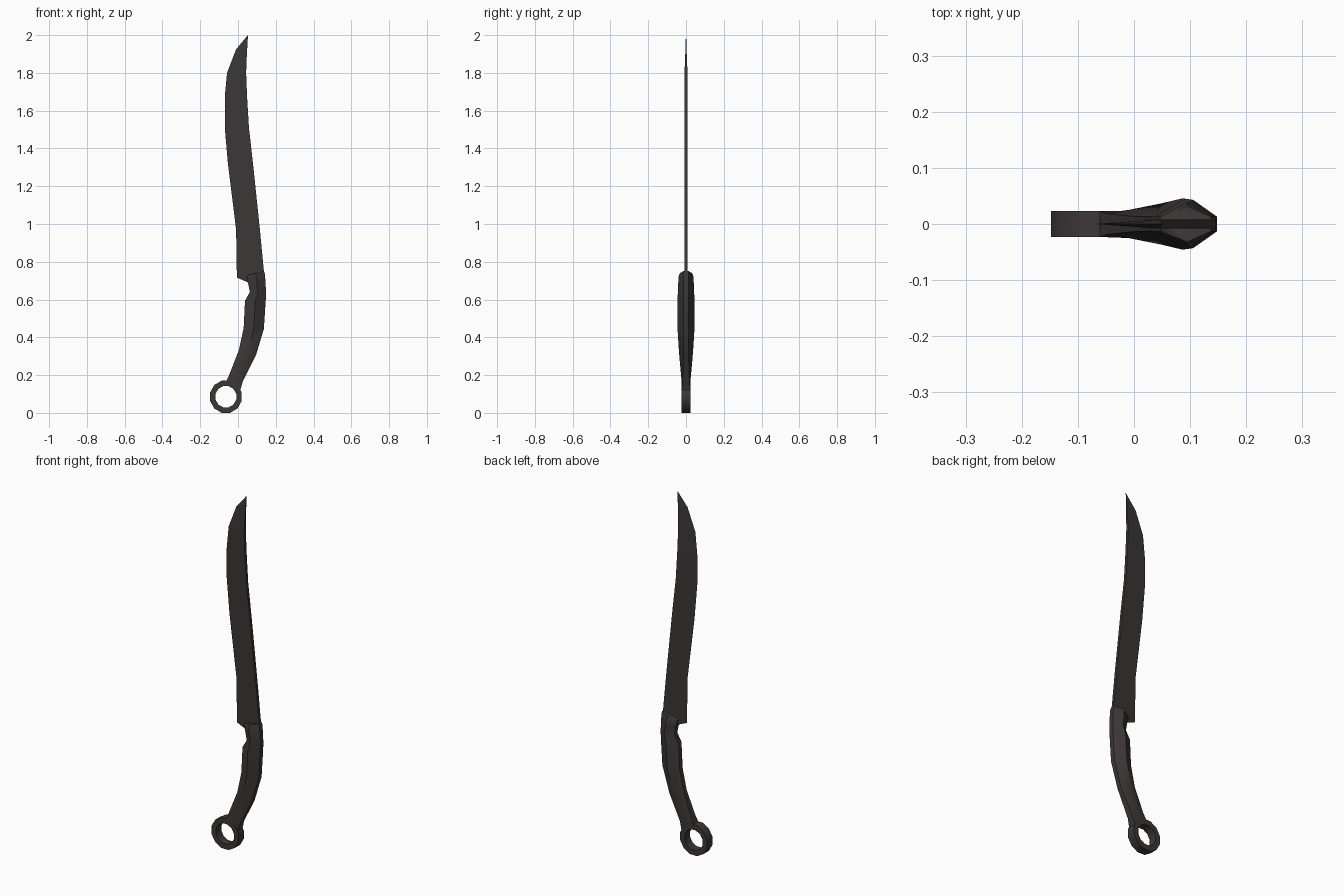
import bpy, bmesh, math

if "Cube" in bpy.data.objects:
    bpy.data.objects.remove(bpy.data.objects["Cube"])

steel = bpy.data.materials.new("dark_steel")
steel.diffuse_color = (0.047, 0.038, 0.038, 1)
steel.use_nodes = True
steel.node_tree.nodes["Principled BSDF"].inputs["Base Color"].default_value = steel.diffuse_color


def make_object(name, bm, smooth):
    bmesh.ops.recalc_face_normals(bm, faces=bm.faces)
    me = bpy.data.meshes.new(name)
    bm.to_mesh(me)
    bm.free()
    me.materials.append(steel)
    ob = bpy.data.objects.new(name, me)
    bpy.context.collection.objects.link(ob)
    bpy.context.view_layer.objects.active = ob
    ob.select_set(True)
    if smooth:
        bpy.ops.object.shade_smooth_by_angle(angle=math.radians(smooth))
    ob.select_set(False)


def loft(name, sections, closed=False, smooth=0):
    bm = bmesh.new()
    rings = [[bm.verts.new(p) for p in s] for s in sections]
    n = len(rings[0])
    pairs = list(zip(rings, rings[1:]))
    if closed:
        pairs.append((rings[-1], rings[0]))
    else:
        bm.faces.new(rings[0])
        bm.faces.new(rings[-1])
    for a, b in pairs:
        for i in range(n):
            j = (i + 1) % n
            bm.faces.new((a[i], a[j], b[j], b[i]))
    bmesh.ops.remove_doubles(bm, verts=bm.verts, dist=0.0003)
    make_object(name, bm, smooth)


# Blade: wedge sections (edge x, edge z, spine x, spine z, half thickness)
blade = [(0.055, 0.69, 0.125, 0.70, 0.008), (-0.006, 0.716, 0.137, 0.752, 0.008),
         (-0.010, 0.97, 0.116, 0.97, 0.008), (-0.053, 1.315, 0.080, 1.315, 0.008),
         (-0.070, 1.51, 0.058, 1.51, 0.008), (-0.070, 1.675, 0.048, 1.675, 0.008),
         (-0.058, 1.80, 0.043, 1.80, 0.008), (-0.010, 1.925, 0.047, 1.90, 0.004),
         (0.051, 1.998, 0.053, 2.0, 0.0006)]
loft("blade", [[(ex, 0, ez), (sx, -t, sz), (sx, t, sz)] for ex, ez, sx, sz, t in blade])

# Grip: six-sided sections (front x, front z, back x, back z, half width)
grip = [(-0.063, 0.165, 0.012, 0.12, 0.023), (-0.045, 0.205, 0.025, 0.165, 0.025),
        (0.005, 0.334, 0.095, 0.305, 0.037), (0.030, 0.45, 0.137, 0.445, 0.045),
        (0.037, 0.594, 0.147, 0.60, 0.045), (0.063, 0.64, 0.148, 0.64, 0.043),
        (0.053, 0.69, 0.146, 0.69, 0.041), (0.046, 0.722, 0.142, 0.738, 0.038),
        (0.052, 0.729, 0.137, 0.751, 0.032)]
sections = []
for k, (fx, fz, bx, bz, w) in enumerate(grip):
    e = w if k == 0 else (0.018 if k == 1 else 0.013)
    mx, mz = (fx + bx) / 2, (fz + bz) / 2
    sections.append([(fx, -e, fz), (mx, -w, mz), (bx, -e, bz),
                     (bx, e, bz), (mx, w, mz), (fx, e, fz)])
loft("grip", sections, smooth=50)

# Finger ring at the pommel
cx, cz, outer, inner, h = -0.064, 0.0855, 0.0865, 0.057, 0.0235
ring = []
for i in range(12):
    a = math.radians(i * 30 + 15)
    c, s = math.cos(a), math.sin(a)
    ring.append([(cx + r * c, y, cz + r * s * 1.02)
                 for r, y in ((outer, -h), (outer, h), (inner, h), (inner, -h))])
loft("finger_ring", ring, closed=True, smooth=40)
